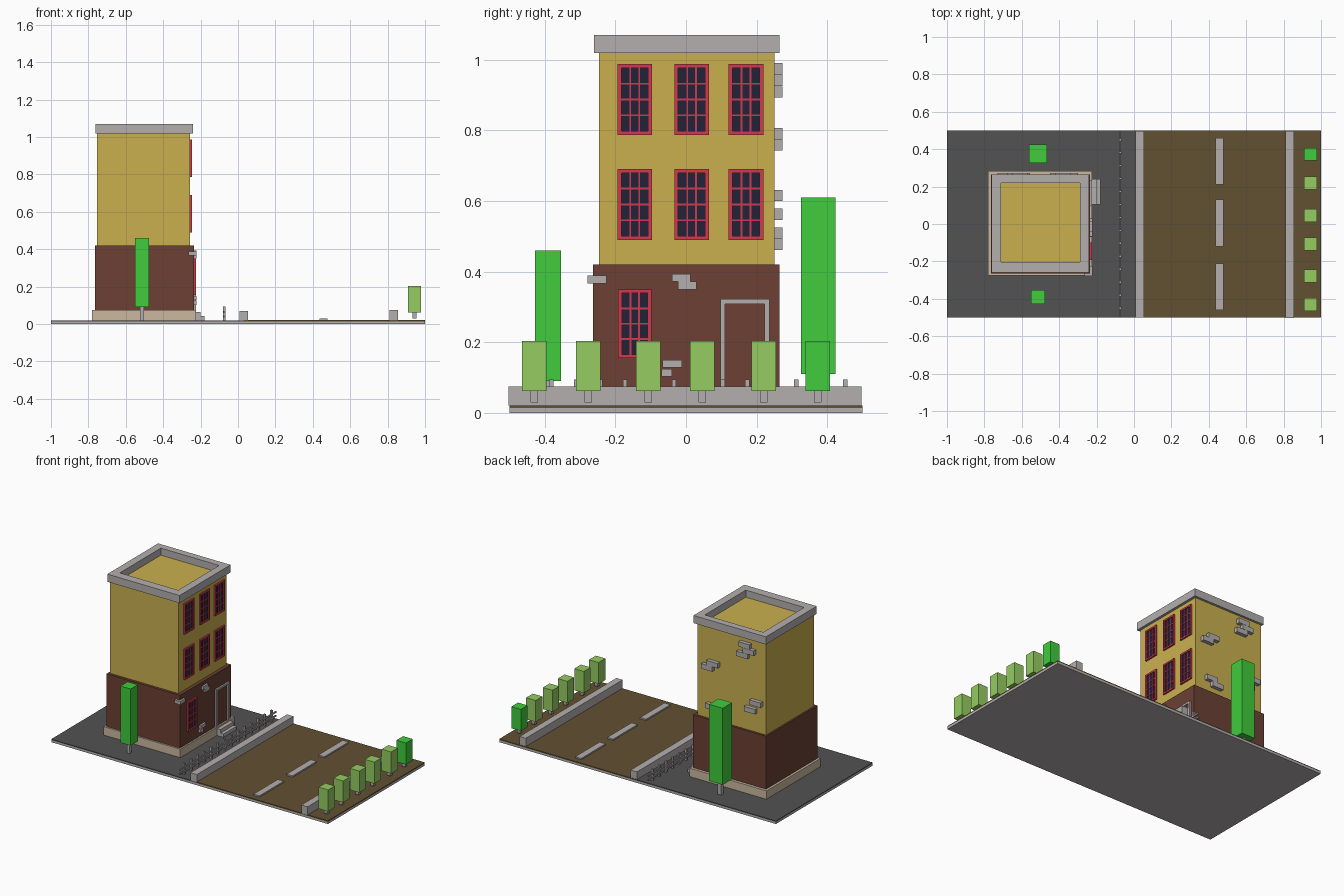
import bpy, bmesh


def lin(c):
    return c / 12.92 if c <= 0.04045 else ((c + 0.055) / 1.055) ** 2.4


def mat(name, r, g, b):
    m = bpy.data.materials.new(name)
    m.diffuse_color = (lin(r / 255), lin(g / 255), lin(b / 255), 1)
    return m


YELLOW = mat("yellow_wall", 202, 176, 80)
BRICK = mat("brown_wall", 108, 64, 52)
CREAM = mat("cream_stone", 203, 185, 160)
GREY = mat("grey_stone", 180, 175, 175)
DARK = mat("dark_paving", 82, 82, 82)
ROAD = mat("brown_road", 98, 80, 50)
GREEN = mat("bright_green", 64, 204, 60)
LIME = mat("light_green", 150, 204, 98)
RED = mat("red_frame", 205, 58, 78)
GLASS = mat("navy_glass", 34, 34, 58)


def boxes(name, material, specs):
    """One object made of boxes, each (x0, x1, y0, y1, z0, z1)."""
    bm = bmesh.new()
    for x0, x1, y0, y1, z0, z1 in specs:
        for v in bmesh.ops.create_cube(bm, size=1)["verts"]:
            v.co = (x1 if v.co.x > 0 else x0,
                    y1 if v.co.y > 0 else y0,
                    z1 if v.co.z > 0 else z0)
    me = bpy.data.meshes.new(name)
    bm.to_mesh(me)
    bm.free()
    me.materials.append(material)
    ob = bpy.data.objects.new(name, me)
    bpy.context.collection.objects.link(ob)
    return ob


# Ground: stone slab, paving and road
boxes("base_slab", GREY, [(-1, 1, -0.5, 0.5, 0, 0.014)])
boxes("paving", DARK, [(-1, 0.03, -0.5, 0.5, 0.014, 0.02)])
boxes("road", ROAD, [(0.03, 1, -0.5, 0.5, 0.014, 0.021)])
boxes("road_dashes", GREY, [(0.435, 0.478, y, y + 0.25, 0.02, 0.03)
                            for y in (-0.46, -0.12, 0.21)])
boxes("inner_kerb", GREY, [(0.007, 0.053, -0.5, 0.497, 0.02, 0.07)])
boxes("outer_kerb", GREY, [(0.81, 0.855, -0.503, 0.497, 0.021, 0.075)])

# Building body
boxes("plinth", CREAM, [(-0.78, -0.225, -0.275, 0.283, 0.02, 0.075)])
boxes("lower_storey", BRICK, [(-0.765, -0.235, -0.264, 0.265, 0.075, 0.42)])
boxes("upper_storeys", YELLOW, [(-0.754, -0.257, -0.247, 0.25, 0.42, 1.024)])

# Hollow cornice around the roof
X0, X1, Y0, Y1 = -0.763, -0.24, -0.26, 0.265
IX0, IX1, IY0, IY1 = -0.712, -0.29, -0.203, 0.22
boxes("cornice", GREY, [(X0, X1, Y0, IY0, 1.02, 1.07),
                        (X0, X1, IY1, Y1, 1.02, 1.07),
                        (X0, IX0, IY0, IY1, 1.02, 1.07),
                        (IX1, X1, IY0, IY1, 1.02, 1.07)])


# Windows on the street side: glass, outer frame and glazing bars
def window(name, x, y0, y1, z0, z1):
    t = 0.011
    boxes(name + "_glass", GLASS, [(x - 0.004, x + 0.004, y0 + 0.004, y1 - 0.004,
                                    z0 + 0.004, z1 - 0.004)])
    f = x + 0.01
    parts = [(x - 0.004, f, y0, y0 + t, z0, z1), (x - 0.004, f, y1 - t, y1, z0, z1),
             (x - 0.004, f, y0 + t, y1 - t, z0, z0 + t),
             (x - 0.004, f, y0 + t, y1 - t, z1 - t, z1)]
    b = 0.0025
    for i in (1, 2):
        y = y0 + t + (y1 - y0 - 2 * t) * i / 3
        parts.append((x, x + 0.006, y - b, y + b, z0 + t, z1 - t))
    for i in (1, 2, 3):
        z = z0 + t + (z1 - z0 - 2 * t) * i / 4
        parts.append((x, x + 0.007, y0 + t, y1 - t, z - b, z + b))
    boxes(name + "_frame", RED, parts)


for row, z in (("middle", 0.49), ("top", 0.787)):
    for i, y in enumerate((-0.194, -0.033, 0.121)):
        window(f"{row}_window_{i + 1}", -0.257, y, y + 0.098, z, z + 0.201)
window("ground_window", -0.235, -0.192, -0.098, 0.155, 0.35)

# Door surround and steps
boxes("door_surround", GREY, [(-0.24, -0.224, 0.098, 0.111, 0.075, 0.322),
                              (-0.24, -0.224, 0.223, 0.236, 0.075, 0.322),
                              (-0.24, -0.224, 0.111, 0.223, 0.309, 0.322)])
boxes("door_steps", GREY, [(-0.235, -0.2, 0.105, 0.24, 0.02, 0.065),
                           (-0.2, -0.178, 0.105, 0.24, 0.02, 0.042)])

# Exposed bricks: street side and corner
boxes("street_bricks", GREY, [(-0.24, -0.222, y0, y1, z, z + 0.022) for y0, y1, z in (
    (-0.04, 0.013, 0.372), (-0.023, 0.03, 0.35),
    (-0.066, -0.012, 0.128), (-0.07, -0.04, 0.103))])
boxes("corner_brick", GREY, [(-0.265, -0.222, -0.279, -0.225, 0.367, 0.389)])
# Exposed bricks on the back wall
boxes("back_bricks", GREY, [(x, x + 0.08, 0.24, 0.274, z, z + 0.032) for x, z in (
    (-0.65, 0.959), (-0.68, 0.926), (-0.635, 0.893),
    (-0.42, 0.775), (-0.38, 0.743),
    (-0.73, 0.6), (-0.69, 0.547),
    (-0.41, 0.493), (-0.45, 0.461))])

# Fence: evenly spaced posts on two rails
fence = [(-0.08, -0.068, y - 0.006, y + 0.006, 0.02, 0.094)
         for y in (-0.45 + 0.0693 * k for k in range(14))]
fence += [(-0.077, -0.071, -0.497, 0.497, z, z + 0.01) for z in (0.035, 0.06)]
boxes("fence", GREY, fence)


# Trees: box crown on a square trunk
def tree(name, material, x, y, w, d, ground, z0, z1, t):
    boxes(name + "_crown", material, [(x - w / 2, x + w / 2, y - d / 2, y + d / 2, z0, z1)])
    boxes(name + "_trunk", GREY, [(x - t, x + t, y - t, y + t, ground, z0 + 0.005)])


tree("front_tree", GREEN, -0.513, -0.391, 0.074, 0.074, 0.02, 0.09, 0.46, 0.01)
tree("back_tree", GREEN, -0.513, 0.375, 0.098, 0.098, 0.02, 0.11, 0.61, 0.013)
for i, y in enumerate((-0.43, -0.277, -0.107, 0.046, 0.22, 0.373)):
    tree(f"street_tree_{i + 1}", GREEN if i == 5 else LIME,
         0.943, y, 0.069, 0.069, 0.03, 0.062, 0.203, 0.011)
